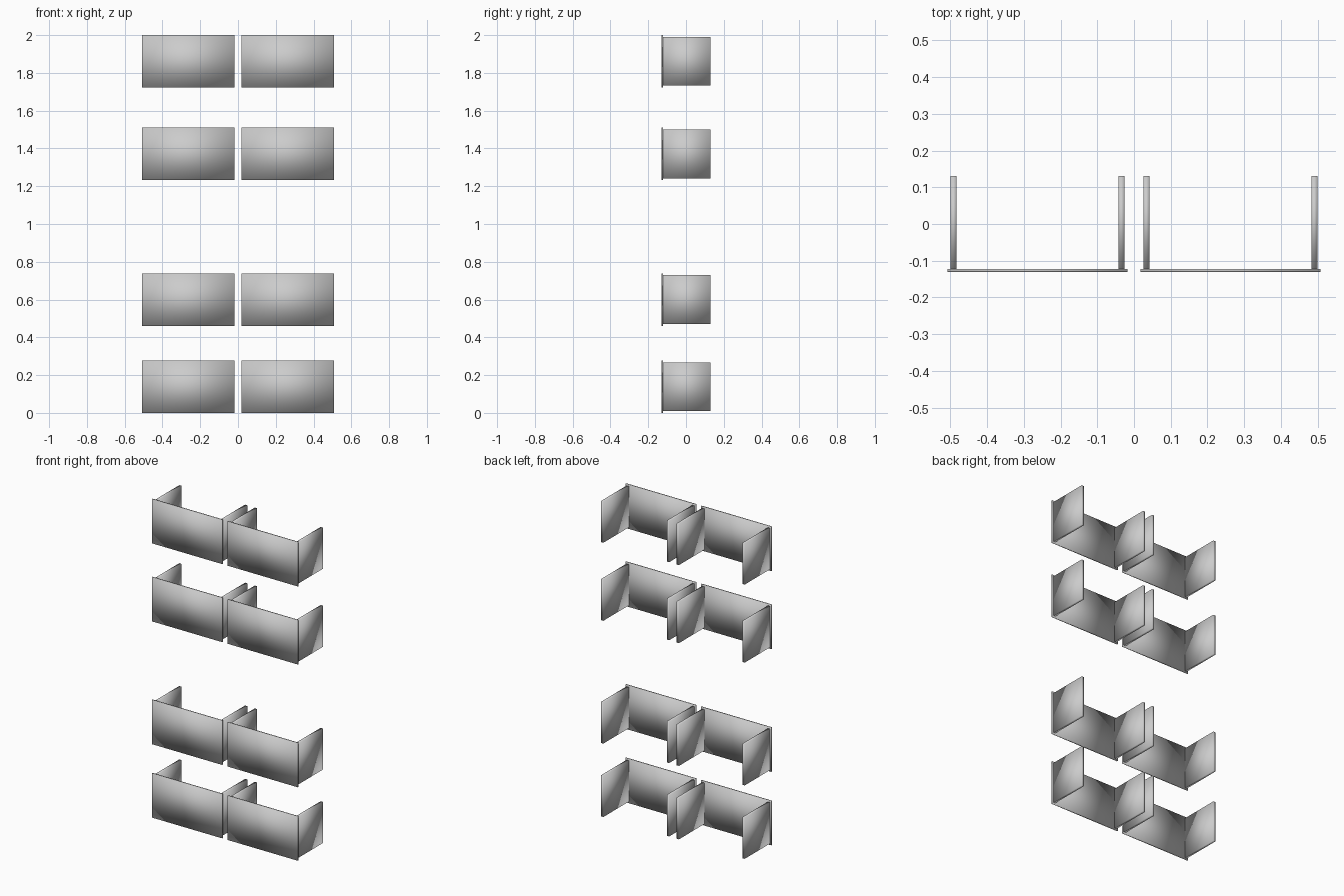
import bpy
import bmesh

if "Cube" in bpy.data.objects:
    bpy.data.objects.remove(bpy.data.objects["Cube"])

# Single grey finish for all panels
grey = bpy.data.materials.new("light_grey")
grey.diffuse_color = (0.6, 0.6, 0.6, 1.0)
grey.use_nodes = True
grey.node_tree.nodes["Principled BSDF"].inputs["Base Color"].default_value = grey.diffuse_color


def panel(name, x, y, z):
    """Smooth-shaded box spanning the given (min, max) ranges."""
    bm = bmesh.new()
    bmesh.ops.create_cube(bm, size=1.0)
    for v in bm.verts:
        v.co = [r[0] if c < 0 else r[1] for c, r in zip(v.co, (x, y, z))]
    for f in bm.faces:
        f.smooth = True
    mesh = bpy.data.meshes.new(name)
    bm.to_mesh(mesh)
    bm.free()
    mesh.materials.append(grey)
    bpy.context.collection.objects.link(bpy.data.objects.new(name, mesh))


FRONT_Y = (-0.13, -0.123)
SIDE_Y = (-0.123, 0.13)
HEIGHT = 0.278
INSET = 0.01  # side panels are slightly shorter than the front


def mirrored(a, b, sign):
    return tuple(sorted((a * sign, b * sign)))


# Four rows of two drawers: a front with two side panels each
for row, z0 in enumerate((0.0, 0.461, 1.232, 1.722), 1):
    z1 = z0 + HEIGHT
    side_z = (z0 + INSET, z1 - INSET)
    for label, sign in (("left", -1), ("right", 1)):
        tag = f"{label}_{row}"
        panel(f"drawer_front_{tag}", mirrored(0.018, 0.507, sign), FRONT_Y, (z0, z1))
        panel(f"drawer_inner_side_{tag}", mirrored(0.026, 0.042, sign), SIDE_Y, side_z)
        panel(f"drawer_outer_side_{tag}", mirrored(0.483, 0.499, sign), SIDE_Y, side_z)
